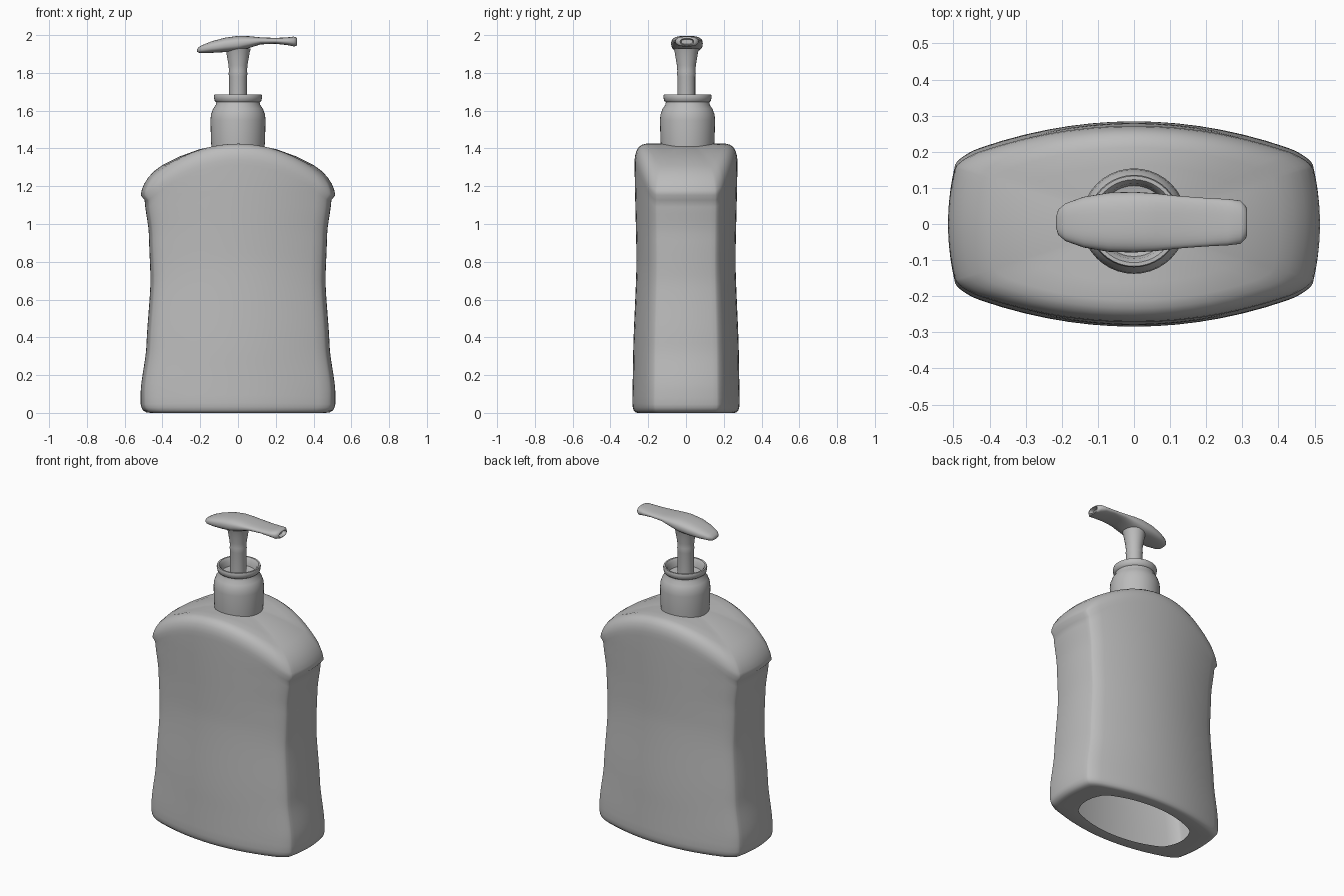
import bpy, bmesh, math

if "Cube" in bpy.data.objects:
    bpy.data.objects.remove(bpy.data.objects["Cube"])

grey = bpy.data.materials.new("plain grey")
grey.use_nodes = True
grey.diffuse_color = (0.5, 0.5, 0.5, 1)
grey.node_tree.nodes["Principled BSDF"].inputs["Base Color"].default_value = (0.5, 0.5, 0.5, 1)


def lerp(table, t):
    """Smoothly read a value from a short (position, value) table."""
    for (a, va), (b, vb) in zip(table, table[1:]):
        if t <= b:
            k = max(0, (t - a) / (b - a))
            k = k * k * (3 - 2 * k) * 0.5 + k * 0.5
            return va + (vb - va) * k
    return table[-1][1]


def loft(name, rings, cap_start=False, cap_end=False, angle=50):
    """Bridge a list of equal-length closed rings into one smooth object."""
    bm = bmesh.new()
    loops = [[bm.verts.new(p) for p in ring] for ring in rings]
    n = len(loops[0])
    for a, b in zip(loops, loops[1:]):
        for i in range(n):
            j = (i + 1) % n
            bm.faces.new((a[i], a[j], b[j], b[i]))
    if cap_start:
        bm.faces.new(loops[0][::-1])
    if cap_end:
        bm.faces.new(loops[-1])
    mesh = bpy.data.meshes.new(name)
    bm.to_mesh(mesh)
    bm.free()
    mesh.materials.append(grey)
    obj = bpy.data.objects.new(name, mesh)
    bpy.context.collection.objects.link(obj)
    bpy.ops.object.select_all(action='DESELECT')
    obj.select_set(True)
    bpy.context.view_layer.objects.active = obj
    bpy.ops.object.shade_smooth_by_angle(angle=math.radians(angle))
    return obj


def lathe(name, profile, y=0.0, n=40):
    """Turn a (radius, height) profile around a vertical axis."""
    turn = [2 * math.pi * i / n for i in range(n)]
    return loft(name, [[(r * math.cos(a), y + r * math.sin(a), z) for a in turn]
                       for r, z in profile], cap_end=True)


# Bottle cross-section: a rounded square bent into a bowed rectangle
def unit_square(radius=0.13, edge=14, corner=6):
    pts = []
    c = 1 - radius
    for q in range(4):
        side = [(1, -c + 2 * c * i / edge) for i in range(edge)]
        arc = [(c + radius * math.cos(k * math.pi / 2 / corner),
                c + radius * math.sin(k * math.pi / 2 / corner)) for k in range(corner)]
        for u, v in side + arc:
            for _ in range(q):
                u, v = -v, u
            pts.append((u, v))
    return pts


SQUARE = unit_square()
WIDTH = [(0, 0.515), (0.12, 0.515), (0.35, 0.485), (0.7, 0.463), (0.95, 0.472), (1.13, 0.495), (1.22, 0.515)]
DEPTH = [(0, 0.285), (0.3, 0.28), (0.8, 0.262), (1.3, 0.272)]


def section(u, v, w, d):
    return u * w * (1 - 0.05 * v * v), v * d * (1 - 0.34 * u * u)


def wall_ring(t, scale=1.0, drop=0.0):
    """One ring; t = 1 follows the arched shoulder, t = 0 is flat."""
    ring = []
    for u, v in SQUARE:
        arch = 1.425 - 0.72 * (scale * u * 0.51) ** 2 - drop
        z = t * arch
        w, d = lerp(WIDTH, min(z, 1.22)), lerp(DEPTH, z)
        if t == 1:
            w = lerp(WIDTH, 1.22)
        x, y = section(u, v, w * scale, d * scale)
        ring.append((x, y, z))
    return ring


# Base with an open oval hole
hole = []
for u, v in SQUARE:
    x, y = section(u, v, 0.36, 0.2)
    a = math.atan2(y / 0.2, x / 0.36)
    hole.append(((x + 0.36 * math.cos(a)) / 2, (y + 0.2 * math.sin(a)) / 2, 0.004))
rings = [hole, wall_ring(0, 0.9)]
for t, s in ((0.003, 0.945), (0.011, 0.975), (0.024, 0.992)):
    rings.append(wall_ring(t, s, 0.1))

# Waisted walls, then the rounded arched shoulder
rings += [wall_ring(0.04 + 0.95 * i / 30, 1.0, 0.1) for i in range(31)]
for s, drop in ((1.0, 0.085), (0.99, 0.062), (0.965, 0.038), (0.92, 0.018),
                (0.86, 0.006), (0.78, 0), (0.6, 0), (0.4, 0), (0.2, 0)):
    rings.append(wall_ring(1, s, drop))
loft("bottle_body", rings, cap_end=True, angle=60)

# Collar with a grooved neck and a recessed top
lathe("pump_collar", [(0.14, 1.40), (0.143, 1.44), (0.146, 1.55), (0.143, 1.58), (0.132, 1.61),
                      (0.118, 1.63), (0.115, 1.645), (0.124, 1.652), (0.128, 1.675),
                      (0.125, 1.685), (0.115, 1.685), (0.104, 1.67), (0.098, 1.635), (0.04, 1.625)], y=0.008)

# Pump stem flaring under the head
lathe("pump_stem", [(0.047, 1.6), (0.047, 1.78), (0.05, 1.795), (0.048, 1.81), (0.05, 1.84),
                    (0.057, 1.88), (0.062, 1.91), (0.068, 1.93)], y=0.002)

# Pump head: sections along x as (x, half width, underside, top)
HEAD = [(-0.216, 0.015, 1.912, 1.925), (-0.21, 0.035, 1.907, 1.935), (-0.19, 0.052, 1.905, 1.947),
        (-0.14, 0.07, 1.906, 1.967), (-0.07, 0.082, 1.91, 1.986), (0, 0.084, 1.915, 1.996),
        (0.06, 0.08, 1.932, 1.994), (0.12, 0.073, 1.951, 1.988), (0.2, 0.067, 1.954, 1.985),
        (0.26, 0.064, 1.947, 1.988), (0.295, 0.06, 1.94, 1.992), (0.31, 0.045, 1.942, 1.988),
        (0.313, 0.036, 1.948, 1.982), (0.29, 0.03, 1.953, 1.977)]


def head_ring(x, w, low, high, n=32):
    ring = []
    for i in range(n):
        a = 2 * math.pi * i / n
        c, s = math.cos(a), math.sin(a)
        y = w * math.copysign(abs(c) ** 0.7, c)
        z = (low + high) / 2 + (high - low) / 2 * math.copysign(abs(s) ** 0.8, s)
        ring.append((x, 0.005 + y, z))
    return ring


loft("pump_head", [head_ring(*h) for h in HEAD], cap_start=True, cap_end=True)
